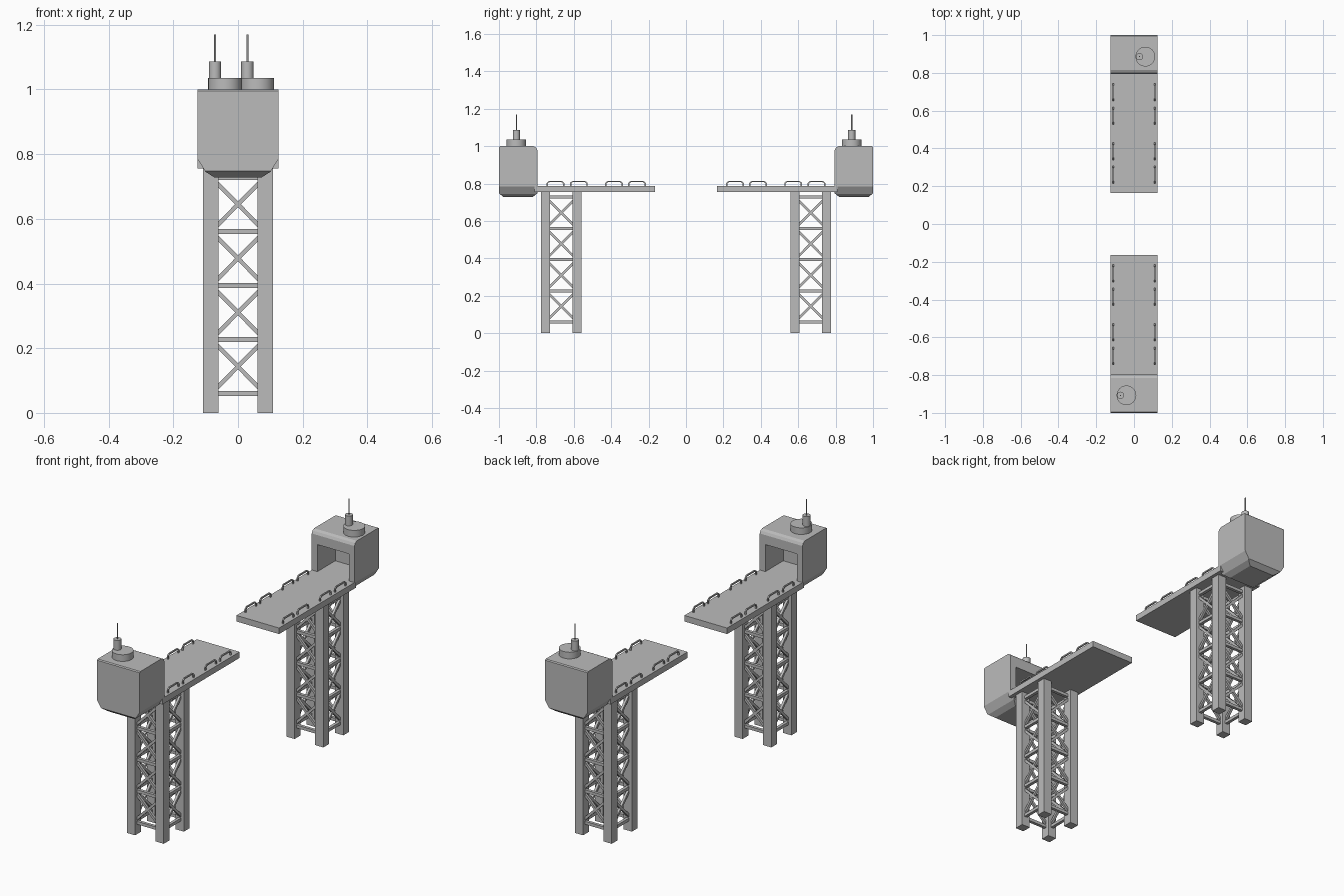
import bpy, bmesh, math
from mathutils import Matrix, Vector

cube = bpy.data.objects.get("Cube")
if cube:
    bpy.data.objects.remove(cube, do_unlink=True)

grey = bpy.data.materials.new("concrete grey")
grey.use_nodes = True
grey.diffuse_color = (0.5, 0.5, 0.5, 1)
grey.node_tree.nodes["Principled BSDF"].inputs["Base Color"].default_value = (0.5, 0.5, 0.5, 1)


def finish(name, bm):
    """Turn a bmesh into a named object."""
    bmesh.ops.recalc_face_normals(bm, faces=bm.faces[:])
    mesh = bpy.data.meshes.new(name)
    bm.to_mesh(mesh)
    bm.free()
    mesh.materials.append(grey)
    obj = bpy.data.objects.new(name, mesh)
    bpy.context.collection.objects.link(obj)
    return obj


def add_box(bm, lo, hi):
    lo, hi = Vector(lo), Vector(hi)
    m = Matrix.Translation((lo + hi) / 2) @ Matrix.Diagonal((*(hi - lo), 1))
    bmesh.ops.create_cube(bm, size=1, matrix=m)


def add_beam(bm, a, b, size):
    """Square beam between two points."""
    a, b = Vector(a), Vector(b)
    d = b - a
    rot = d.to_track_quat('Z', 'X').to_matrix().to_4x4()
    m = Matrix.Translation((a + b) / 2) @ rot @ Matrix.Diagonal((size, size, d.length, 1))
    bmesh.ops.create_cube(bm, size=1, matrix=m)


def trim(bm, p, q):
    """Cut off a corner along the line p-q in the y-z plane, away from the cab centre."""
    normal = Vector((0, q[1] - p[1], p[0] - q[0]))
    point = Vector((0, *p))
    if normal.dot(point - Vector((0, 0.9, 0.87))) < 0:
        normal.negate()
    cut = bmesh.ops.bisect_plane(bm, geom=bm.verts[:] + bm.edges[:] + bm.faces[:],
                                 plane_co=point, plane_no=normal, clear_outer=True)
    edges = [e for e in cut["geom_cut"] if isinstance(e, bmesh.types.BMEdge)]
    bmesh.ops.edgeloop_fill(bm, edges=edges)


parts = []

# Deck
bm = bmesh.new()
add_box(bm, (-0.125, 0.165, 0.755), (0.125, 0.81, 0.787))
parts.append(finish("deck", bm))

# Four legs
MID, INNER, OUTER = 0.667, 0.06, 0.108
bm = bmesh.new()
for sx in (-1, 1):
    for sy in (-1, 1):
        xs = sorted((sx * INNER, sx * OUTER))
        ys = sorted((sy * INNER, sy * OUTER))
        add_box(bm, (xs[0], MID + ys[0], 0), (xs[1], MID + ys[1], 0.756))
parts.append(finish("legs", bm))

# Lattice bracing on each of the four sides
bm = bmesh.new()
STEP, BASE, FACE = 0.167, 0.06, 0.084
for side in range(4):
    turn = Matrix.Translation((0, MID, 0)) @ Matrix.Rotation(side * math.pi / 2, 4, 'Z')
    for level in range(5):
        z = BASE + STEP * level
        add_beam(bm, turn @ Vector((-0.065, FACE, z)), turn @ Vector((0.065, FACE, z)), 0.016)
        if level < 4:
            for s in (-1, 1):
                add_beam(bm, turn @ Vector((-0.068 * s, FACE, z + 0.015)),
                         turn @ Vector((0.068 * s, FACE, z + STEP - 0.015)), 0.013)
parts.append(finish("lattice_bracing", bm))

# Cab: chamfered section pulled along y, end corners trimmed
bm = bmesh.new()
half = [(0.125, 1.0), (0.125, 0.785), (0.1, 0.745), (0.073, 0.728)]
section = half + [(-x, z) for x, z in reversed(half)]
face = bm.faces.new([bm.verts.new((x, 0.795, z)) for x, z in section])
ext = bmesh.ops.extrude_face_region(bm, geom=[face])
bmesh.ops.translate(bm, vec=(0, 0.205, 0),
                    verts=[v for v in ext["geom"] if isinstance(v, bmesh.types.BMVert)])
bmesh.ops.recalc_face_normals(bm, faces=bm.faces[:])
trim(bm, (1.0, 0.748), (0.975, 0.728))
trim(bm, (0.795, 0.748), (0.82, 0.728))
trim(bm, (0.795, 0.98), (0.802, 0.993))
trim(bm, (0.802, 0.993), (0.815, 1.0))
trim(bm, (0.995, 1.0), (1.0, 0.995))
cab = finish("cab", bm)

# Hollow room in the cab, open towards the deck
bm = bmesh.new()
add_box(bm, (-0.092, 0.7, 0.787), (0.092, 0.945, 0.93))
cutter = finish("cab_cutter", bm)
cutter.hide_render = True
mod = cab.modifiers.new("room", 'BOOLEAN')
mod.operation = 'DIFFERENCE'
mod.solver = 'EXACT'
mod.object = cutter
bpy.context.view_layer.objects.active = cab
bpy.ops.object.modifier_apply(modifier="room")
bpy.data.objects.remove(cutter, do_unlink=True)
parts.append(cab)

# Hoop handrails along both deck edges
bm = bmesh.new()
for x in (-0.11, 0.11):
    for y in (0.262, 0.385, 0.573, 0.698):
        hoop = [(-0.044, 0.78), (-0.044, 0.802), (-0.034, 0.811)]
        hoop += [(-a, z) for a, z in reversed(hoop)]
        for p, q in zip(hoop, hoop[1:]):
            add_beam(bm, (x, y + p[0], p[1]), (x, y + q[0], q[1]), 0.007)
parts.append(finish("handrails", bm))

# Second tower: the same parts turned to face the first
for obj in parts:
    twin = obj.copy()
    twin.data = obj.data.copy()
    twin.data.transform(Matrix.Rotation(math.pi, 4, 'Z'))
    obj.name, twin.name = "back_" + obj.name, "front_" + obj.name
    bpy.context.collection.objects.link(twin)

# Roof drum, stub and aerial on each cab
for end, x, y in (("front", -0.04, -0.907), ("back", 0.06, 0.886)):
    for name, dx, r, z0, z1 in (("roof_drum", 0, 0.052, 0.995, 1.035),
                                ("aerial_stub", -0.031, 0.019, 1.03, 1.087),
                                ("aerial", -0.031, 0.003, 1.08, 1.17)):
        bm = bmesh.new()
        bmesh.ops.create_cone(bm, cap_ends=True, segments=32, radius1=r, radius2=r, depth=z1 - z0,
                              matrix=Matrix.Translation((x + dx, y, (z0 + z1) / 2)))
        drum = finish(end + "_" + name, bm)
        bpy.ops.object.select_all(action='DESELECT')
        drum.select_set(True)
        bpy.context.view_layer.objects.active = drum
        bpy.ops.object.shade_smooth_by_angle(angle=math.radians(35))
